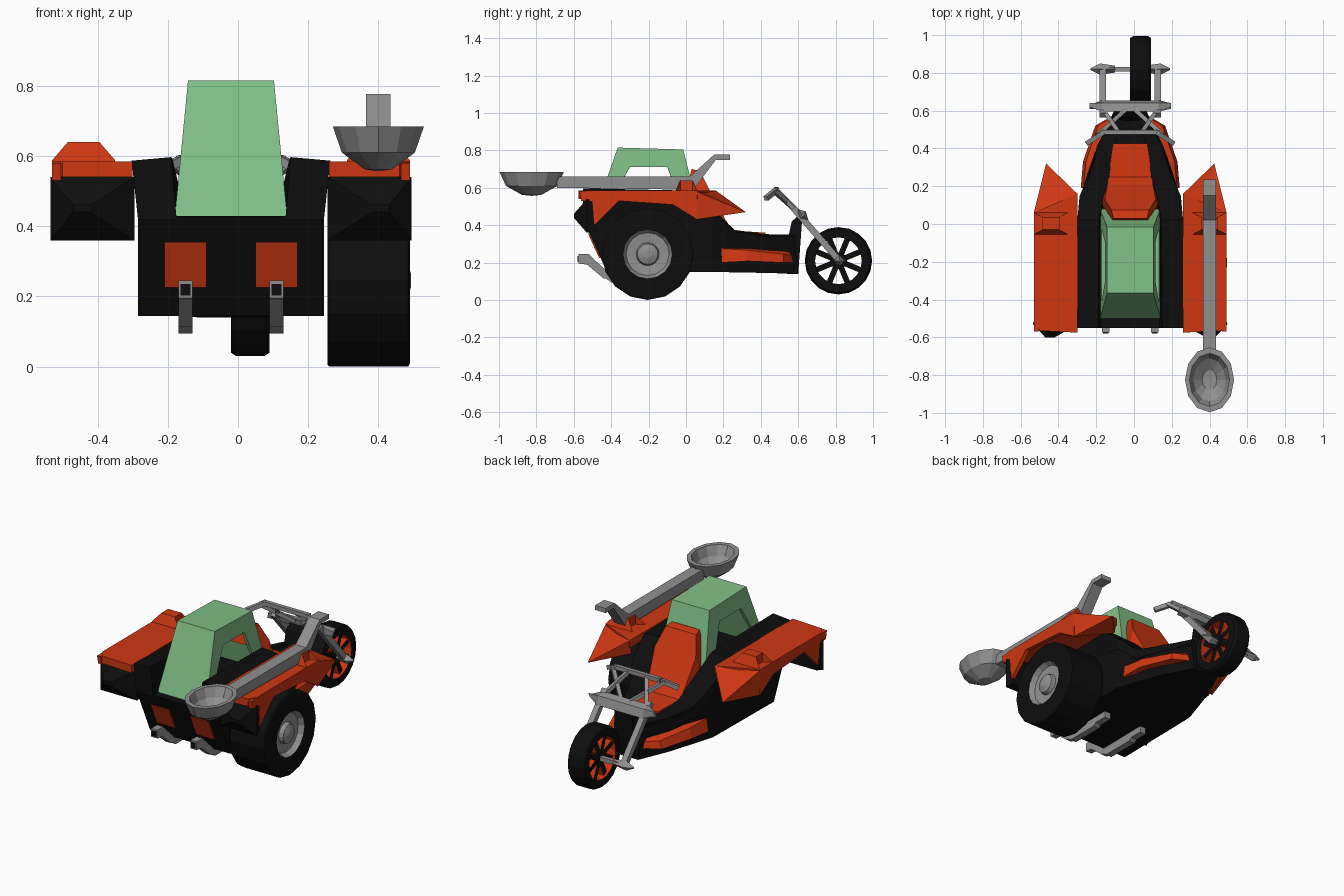
import bpy, bmesh, math
from mathutils import Vector, Matrix

if "Cube" in bpy.data.objects:
    bpy.data.objects.remove(bpy.data.objects["Cube"])

CX = -0.02  # centre line of the body


def mat(name, rgb):
    m = bpy.data.materials.new(name)
    m.diffuse_color = (*rgb, 1)
    m.use_nodes = True
    m.node_tree.nodes["Principled BSDF"].inputs["Base Color"].default_value = m.diffuse_color
    return m


BLACK = mat("black", (0.004, 0.004, 0.004))
ORANGE = mat("orange red", (0.62, 0.038, 0.006))
GREEN = mat("pale green", (0.22, 0.52, 0.24))
GREY = mat("grey metal", (0.28, 0.28, 0.28))


def finish(bm, name, *mats):
    bmesh.ops.remove_doubles(bm, verts=bm.verts, dist=0.0005)
    bmesh.ops.recalc_face_normals(bm, faces=bm.faces)
    me = bpy.data.meshes.new(name)
    bm.to_mesh(me)
    bm.free()
    for m in mats:
        me.materials.append(m)
    ob = bpy.data.objects.new(name, me)
    bpy.context.collection.objects.link(ob)
    return ob


def loft(name, rings, m):
    """Skin closed rings of equal point count and cap both ends."""
    bm = bmesh.new()
    vs = [[bm.verts.new(p) for p in r] for r in rings]
    n = len(rings[0])
    for a, b in zip(vs, vs[1:]):
        for i in range(n):
            bm.faces.new((a[i], a[(i + 1) % n], b[(i + 1) % n], b[i]))
    bm.faces.new(vs[0])
    bm.faces.new(vs[-1])
    return finish(bm, name, m)


def prism(name, yz, x0, x1, m):
    return loft(name, [[(x, y, z) for y, z in yz] for x in (x0, x1)], m)


def box4(y, xa, xb, z0, z1):
    return [(xa, y, z0), (xb, y, z0), (xb, y, z1), (xa, y, z1)]


def lathe(name, prof, place, n, mats, idx, closed=False):
    """Spin (axis, radius) points; idx gives the material per profile segment."""
    bm = bmesh.new()
    rows = []
    for a, r in prof:
        rows.append([bm.verts.new(place(a, r * math.cos(2 * math.pi * i / n),
                                        r * math.sin(2 * math.pi * i / n))) for i in range(n)])
    pairs = list(zip(rows, rows[1:] + rows[:1] if closed else rows[1:]))
    for k, (a, b) in enumerate(pairs):
        for i in range(n):
            f = bm.faces.new((a[i], a[(i + 1) % n], b[(i + 1) % n], b[i]))
            f.material_index = idx[k]
    bmesh.ops.dissolve_degenerate(bm, edges=bm.edges, dist=0.0005)
    return finish(bm, name, *mats)


def beam(name, pts, w, m):
    bm = bmesh.new()
    for p, q in zip(pts, pts[1:]):
        p, q = Vector(p), Vector(q)
        d = q - p
        rot = d.to_track_quat('Y', 'Z').to_matrix().to_4x4()
        bmesh.ops.create_cube(bm, size=1, matrix=Matrix.Translation((p + q) / 2) @ rot
                              @ Matrix.Diagonal((w, d.length + w * 0.4, w, 1)))
    return finish(bm, name, m)


# Main hull: (y bottom, y top, half width, z bottom, z top)
hull = [(-0.42, -0.55, 0.265, 0.145, 0.43), (0.0, 0.0, 0.265, 0.15, 0.43),
        (0.15, 0.13, 0.262, 0.15, 0.43), (0.26, 0.24, 0.225, 0.148, 0.355),
        (0.42, 0.42, 0.17, 0.145, 0.34), (0.60, 0.58, 0.085, 0.14, 0.33)]
loft("hull", [[(CX - w, yb, z0), (CX + w, yb, z0), (CX + w, yt, z1), (CX - w, yt, z1)]
              for yb, yt, w, z0, z1 in hull], BLACK)
prism("steering_column", [(0.54, 0.3), (0.565, 0.42), (0.6, 0.45), (0.62, 0.42), (0.6, 0.14), (0.54, 0.14)],
      CX - 0.06, CX + 0.06, BLACK)

# Front shield and tank: (y front, half width, z, half width lower)
shield = [(0.03, 0.09, 0.70), (0.075, 0.10, 0.69), (0.13, 0.135, 0.58), (0.21, 0.12, 0.43),
          (0.25, 0.115, 0.372), (0.425, 0.09, 0.36)]
loft("front_shield", [[(CX - w * 1.1, y - (0.03 if z > 0.5 else 0), max(z - 0.12, 0.3)),
                       (CX + w * 1.1, y - (0.03 if z > 0.5 else 0), max(z - 0.12, 0.3)),
                       (CX + w, y, z), (CX - w, y, z)] for y, w, z in shield], ORANGE)

# Canopy: tapered shell with a cut window on each side
def canopy():
    out = [(-0.5, 0.43), (0.08, 0.43), (-0.015, 0.805), (-0.365, 0.815)]
    win = [(-0.42, 0.5), (-0.02, 0.5), (-0.1, 0.712), (-0.3, 0.712)]
    bm = bmesh.new()
    rows = {}
    for s in (-1, 1):
        for key, pts in (("o", out), ("w", win)):
            rows[key, s] = [bm.verts.new((CX + s * (0.16 - 0.037 * (z - 0.43) / 0.38), y, z)) for y, z in pts]
        o, w = rows["o", s], rows["w", s]
        for i in range(4):
            j = (i + 1) % 4
            bm.faces.new((o[i], o[j], w[j], w[i]))
    a, b = rows["o", -1], rows["o", 1]
    for i in (1, 2, 3):
        j = (i + 1) % 4
        bm.faces.new((a[i], a[j], b[j], b[i]))
    ob = finish(bm, "canopy", GREEN)
    # make sure the shell faces outwards
    top = max(ob.data.polygons, key=lambda p: p.center.z)
    if top.normal.z < 0:
        ob.data.flip_normals()
    sol = ob.modifiers.new("thickness", 'SOLIDIFY')
    sol.thickness = 0.02
    sol.offset = -1


canopy()

# Parts repeated on both sides of the centre line
for s, side in ((-1, "left"), (1, "right")):
    def X(d):
        return CX + s * d

    # black side rail beside the canopy, dropping towards the nose
    rail = [(-0.55, 0.155, 0.265, 0.42, 0.17, 0.283, 0.597), (0.02, 0.155, 0.265, 0.42, 0.165, 0.28, 0.585),
            (0.15, 0.14, 0.264, 0.40, 0.14, 0.268, 0.48), (0.26, 0.10, 0.228, 0.30, 0.11, 0.215, 0.375),
            (0.42, 0.08, 0.172, 0.30, 0.085, 0.16, 0.352), (0.58, 0.03, 0.09, 0.30, 0.03, 0.08, 0.35)]
    loft(side + "_rail", [[(X(a), y, z0), (X(b), y, z0), (X(d), y, z1 - 0.01), (X(c), y, z1)]
                          for y, a, b, z0, c, d, z1 in rail], BLACK)
    # orange nose panel
    nose = [(0.19, 0.262, 0.20, 0.31), (0.33, 0.25, 0.208, 0.285), (0.52, 0.185, 0.20, 0.25),
            (0.57, 0.1, 0.20, 0.235)]
    loft(side + "_nose_panel", [[(X(0.06), y, z0), (X(w), y, z0), (X(w - 0.015), y, (z0 + z1) / 2 + 0.02),
                                 (X(0.06), y, z1 + 0.03)] for y, w, z0, z1 in nose], ORANGE)
    # fender top, outer skirt with arch, and spike
    loft(side + "_fender_top", [[(X(a), ya, z) for a, ya in
                                 ((0.28, -0.575), (0.48, -0.565), (0.51, -0.52), (0.51, 0.06), (0.28, 0.16))]
                                for z in (0.54, 0.585)], ORANGE)
    prism(side + "_fender_skirt", [(-0.57, 0.58), (-0.56, 0.53), (-0.5, 0.53), (-0.49, 0.40), (-0.36, 0.53),
                                   (-0.07, 0.51), (0.06, 0.43), (0.06, 0.58)], X(0.485), X(0.51), ORANGE)
    tip = (X(0.445), 0.32, 0.47)
    bm = bmesh.new()
    base = [bm.verts.new(p) for p in ((X(0.28), 0.16, 0.585), (X(0.40), 0.08, 0.585), (X(0.51), 0.06, 0.58),
                                      (X(0.51), 0.05, 0.43), (X(0.28), 0.14, 0.50))]
    t = bm.verts.new(tip)
    bm.faces.new(base)
    for i in range(5):
        bm.faces.new((base[i], base[(i + 1) % 5], t))
    finish(bm, side + "_fender_spike", ORANGE)
    # raised block on the fender
    loft(side + "_fender_bump", [box4(-0.055, X(0.33), X(0.51), 0.57, 0.588), box4(-0.03, X(0.375), X(0.465), 0.57, 0.64),
                                 box4(0.035, X(0.375), X(0.465), 0.57, 0.64), box4(0.06, X(0.33), X(0.51), 0.57, 0.585)],
         ORANGE)
    # black pointed tail under the fender
    tail = [(-0.485, 0.275, 0.50, 0.37, 0.54), (-0.53, 0.275, 0.515, 0.36, 0.54), (-0.6, 0.40, 0.45, 0.44, 0.46)]
    loft(side + "_tail", [box4(y, X(a), X(b), z0, z1) for y, a, b, z0, z1 in tail], BLACK)
    # rear plate, lying on the sloped back face of the hull
    def back(z):
        return -0.42 - 0.13 * (z - 0.145) / 0.285
    prism(side + "_rear_plate", [(back(0.225) - 0.008, 0.225), (back(0.355) - 0.008, 0.355),
                                 (back(0.355) + 0.01, 0.355), (back(0.225) + 0.01, 0.225)], X(0.07), X(0.19), ORANGE)
    # exhaust pipe with dark outlet
    ex = [(-0.575, 0.245), (-0.52, 0.245), (-0.43, 0.16), (-0.1, 0.16), (-0.1, 0.11), (-0.36, 0.11),
          (-0.44, 0.115), (-0.53, 0.19), (-0.575, 0.195)]
    prism(side + "_exhaust", ex, X(0.11), X(0.15), GREY)
    prism(side + "_exhaust_foot", [(-0.45, 0.13), (-0.40, 0.095), (-0.2, 0.095), (-0.15, 0.13)], X(0.11), X(0.15), GREY)
    prism(side + "_exhaust_outlet", [(-0.579, 0.235), (-0.572, 0.235), (-0.572, 0.203), (-0.579, 0.203)],
          X(0.116), X(0.144), BLACK)
    # fork leg, axle end, handlebar grip and struts
    beam(side + "_fork_leg", [(X(0.145), 0.58, 0.485), (X(0.145), 0.82, 0.21)], 0.034, GREY)
    loft(side + "_axle_end", [[(X(d), 0.82 + h, 0.21), (X(d), 0.82, 0.21 + h), (X(d), 0.82 - h, 0.21),
                               (X(d), 0.82, 0.21 - h)] for d, h in ((0.08, 0.018), (0.16, 0.03), (0.21, 0.005))], GREY)
    beam(side + "_grip", [(X(0.14), 0.485, 0.59), (X(0.225), 0.43, 0.545)], 0.025, GREY)
    beam(side + "_outer_strut", [(X(0.03), 0.60, 0.47), (X(0.17), 0.475, 0.58)], 0.022, GREY)
    beam(side + "_inner_strut", [(X(0.14), 0.60, 0.47), (X(0.06), 0.485, 0.585)], 0.022, GREY)

# Fork clamp and handlebar
clamp = [(-0.215, 0.005), (-0.15, 0.03), (0.15, 0.03), (0.215, 0.005)]
loft("fork_clamp", [[(CX + d, 0.625 + h, 0.455 - h), (CX + d, 0.64, 0.475), (CX + d, 0.625 - h, 0.455 + h),
                     (CX + d, 0.61, 0.435)] for d, h in clamp], GREY)
beam("handlebar", [(CX - 0.15, 0.485, 0.59), (CX + 0.15, 0.485, 0.59)], 0.024, GREY)
beam("front_axle", [(CX - 0.12, 0.82, 0.21), (CX + 0.12, 0.82, 0.21)], 0.025, GREY)

# Rear wheel, on the right side only
lathe("rear_wheel", [(0.255, 0), (0.255, 0.24), (0.26, 0.245), (0.485, 0.245), (0.49, 0.235), (0.49, 0.132),
                     (0.46, 0.115), (0.455, 0.062), (0.48, 0.055), (0.493, 0.02), (0.493, 0)],
      lambda a, u, v: (a, -0.205 + v, 0.2455 + u), 16, (BLACK, GREY), [0] * 5 + [1] * 5)

# Front wheel: tyre with orange lining, spokes and hub
WX, WY, WZ = 0.035, 0.815, 0.21
at = lambda a, u, v: (WX + a, WY + v, WZ + u)
lathe("front_tyre", [(-0.055, 0.125), (-0.055, 0.17), (-0.04, 0.18), (0.04, 0.18), (0.055, 0.17), (0.055, 0.125)],
      at, 20, (BLACK, ORANGE), [0] * 5 + [1], closed=True)
lathe("front_hub", [(-0.05, 0), (-0.05, 0.045), (0.05, 0.045), (0.05, 0)], at, 12, (BLACK,), [0] * 3)
bm = bmesh.new()
for k in range(8):
    rot = Matrix.Translation((WX, WY, WZ)) @ Matrix.Rotation(math.pi * (k + 0.5) / 4, 4, 'X')
    bmesh.ops.create_cube(bm, size=1, matrix=rot @ Matrix.Translation((0, 0, 0.08)) @ Matrix.Diagonal((0.08, 0.03, 0.1, 1)))
bm.normal_update()
for f in bm.faces:
    f.material_index = 0 if abs(f.normal.x) > 0.5 else 1
finish(bm, "front_spokes", BLACK, ORANGE)

# Ladle carried on the right fender
prism("ladle_handle", [(-0.69, 0.60), (0.04, 0.59), (0.16, 0.75), (0.235, 0.75), (0.235, 0.777), (0.15, 0.777),
                       (0.02, 0.66), (-0.69, 0.66)], 0.365, 0.435, GREY)
lathe("ladle_bowl", [(0.557, 0), (0.562, 0.3), (0.61, 0.8), (0.685, 1), (0.685, 0.82), (0.63, 0.66), (0.59, 0.3), (0.588, 0)],
      lambda a, u, v: (0.4 + 0.13 * u, -0.825 + 0.172 * v, a), 12, (GREY,), [0] * 7)
